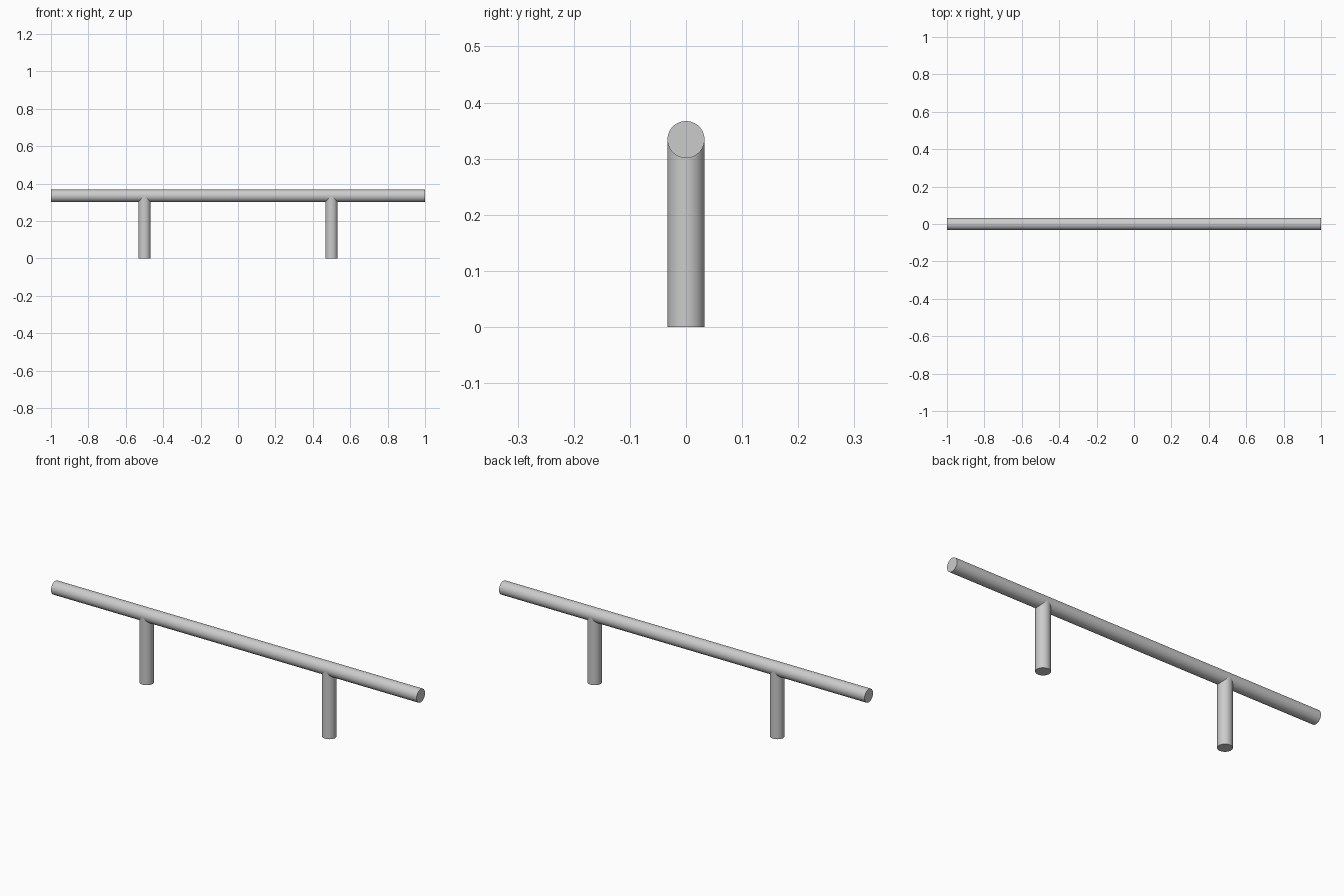
import bpy
import math

if "Cube" in bpy.data.objects:
    bpy.data.objects.remove(bpy.data.objects["Cube"])

RADIUS = 0.033
BAR_Z = 0.334


def rod(name, length, location, rotation=(0, 0, 0)):
    bpy.ops.mesh.primitive_cylinder_add(vertices=64, radius=RADIUS, depth=length,
                                        location=location, rotation=rotation)
    obj = bpy.context.object
    obj.name = name
    bpy.ops.object.shade_smooth_by_angle(angle=math.radians(30))
    return obj


# Long horizontal grip bar
rod("grip_bar", 2.0, (0, 0, BAR_Z), (0, math.pi / 2, 0))

# Two standoff posts, ending on the bar's axis
for side, x in (("left", -0.5), ("right", 0.5)):
    rod(side + "_post", BAR_Z, (x, 0, BAR_Z / 2))
